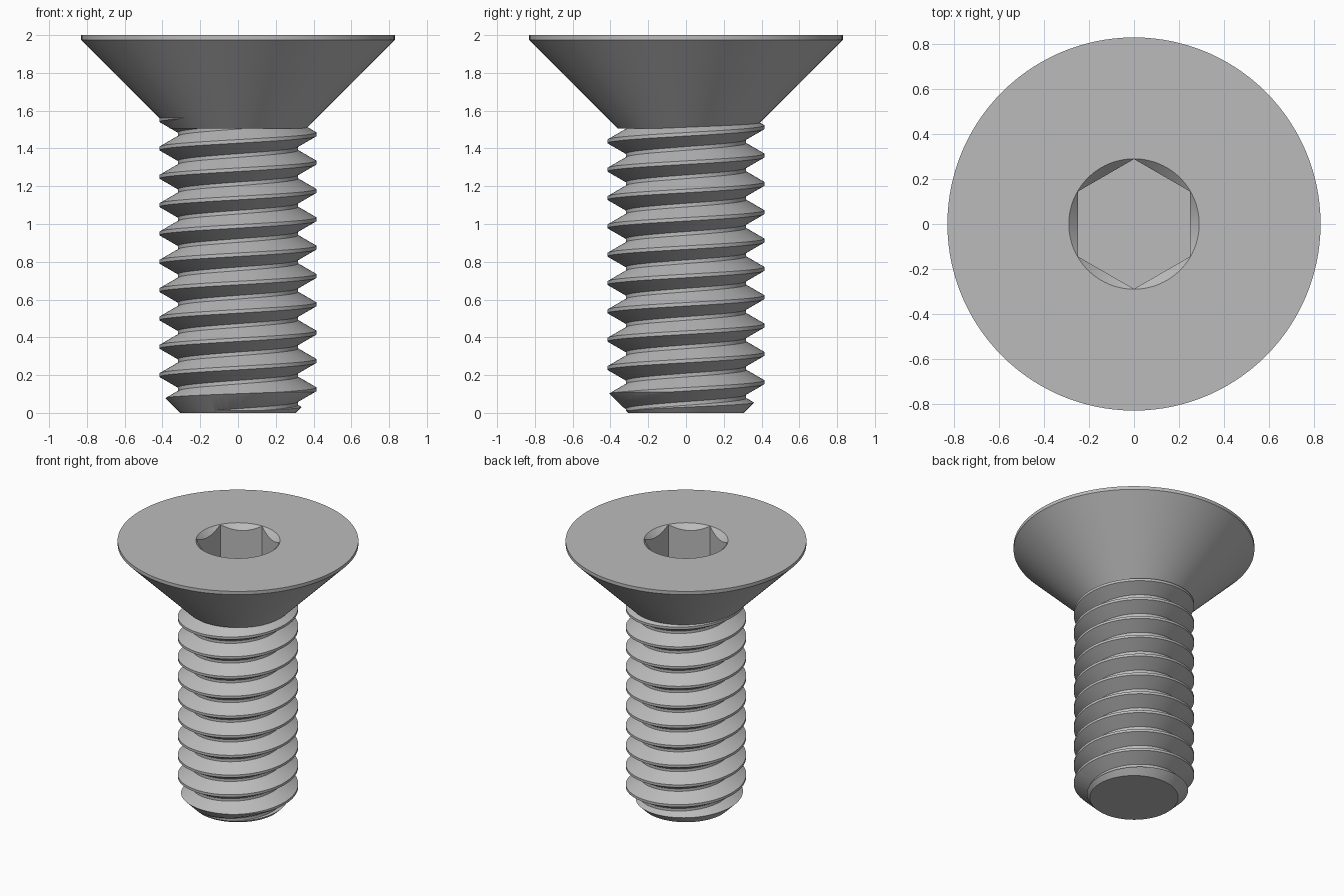
import bpy, bmesh, math

cube = bpy.data.objects.get("Cube")
if cube:
    bpy.data.objects.remove(cube, do_unlink=True)

SEG = 120
PITCH = 0.15
CREST, ROOT = 0.415, 0.318

steel = bpy.data.materials.new("plain steel grey")
steel.use_nodes = True
steel.diffuse_color = (0.5, 0.5, 0.5, 1)
steel.node_tree.nodes["Principled BSDF"].inputs["Base Color"].default_value = (0.5, 0.5, 0.5, 1)


def finish(name, bm):
    bmesh.ops.recalc_face_normals(bm, faces=bm.faces)
    mesh = bpy.data.meshes.new(name)
    bm.to_mesh(mesh)
    bm.free()
    mesh.materials.append(steel)
    obj = bpy.data.objects.new(name, mesh)
    bpy.context.collection.objects.link(obj)
    return obj


def lathe(name, profile, sides=SEG, turn=0.0):
    """Closed solid of revolution from (radius, z) points, capped at both ends."""
    bm = bmesh.new()
    rings = [[bm.verts.new((r * math.cos(turn + math.tau * i / sides),
                            r * math.sin(turn + math.tau * i / sides), z))
              for i in range(sides)] for r, z in profile]
    for a, b in zip(rings, rings[1:]):
        for i in range(sides):
            j = (i + 1) % sides
            bm.faces.new((a[i], a[j], b[j], b[i]))
    bm.faces.new(rings[0])
    bm.faces.new(rings[-1])
    return finish(name, bm)


def helix(name, start, turns):
    """Right-handed thread ridge wound into one closed solid."""
    flank = (CREST - ROOT) * math.tan(math.radians(30))
    flat = PITCH / 16
    section = [(CREST, -flat), (CREST, flat),
               (ROOT, flat + flank), (ROOT, PITCH - flat - flank)]
    m = len(section)
    bm = bmesh.new()
    rows = []
    for k in range(turns):
        for r, dz in section:
            rows.append([bm.verts.new((r * math.cos(math.tau * i / SEG),
                                       r * math.sin(math.tau * i / SEG),
                                       start + dz + PITCH * (k + i / SEG)))
                         for i in range(SEG)])
    # the last column joins the first one, a whole turn higher
    for n in range(len(rows) - 1):
        a, b = rows[n], rows[n + 1]
        for i in range(SEG - 1):
            bm.faces.new((a[i], a[i + 1], b[i + 1], b[i]))
        if n + m + 1 < len(rows):
            bm.faces.new((a[-1], rows[n + m][0], rows[n + m + 1][0], b[-1]))
    # close each open end with a fan
    bottom = bm.verts.new((0, 0, start - PITCH))
    top = bm.verts.new((0, 0, start + PITCH * (turns + 2)))
    for edge in [e for e in bm.edges if e.is_boundary]:
        mid = (edge.verts[0].co.z + edge.verts[1].co.z) / 2
        tip = bottom if mid < start + PITCH * turns / 2 else top
        bm.faces.new((edge.verts[0], edge.verts[1], tip))
    return finish(name, bm)


def carve(obj, cutter, operation):
    mod = obj.modifiers.new("carve", "BOOLEAN")
    mod.operation = operation
    mod.solver = "EXACT"
    mod.object = cutter
    bpy.context.view_layer.objects.active = obj
    bpy.ops.object.modifier_apply(modifier=mod.name)
    bpy.data.objects.remove(cutter, do_unlink=True)


# countersunk head with a hexagonal socket and its conical lead-in
head = lathe("countersunk_head", [(0.36, 1.505), (0.83, 1.975), (0.83, 2.0)])
carve(head, lathe("socket_cutter", [(0.2887, 1.65), (0.2887, 2.1)], 6, math.pi / 6), "DIFFERENCE")
carve(head, lathe("lead_in_cutter", [(0.04, 1.75), (0.29, 2.0), (0.34, 2.05)]), "DIFFERENCE")

# threaded shank, trimmed to a chamfered point
shank = helix("threaded_shank", 0.125 - 3 * PITCH, 15)
carve(shank, lathe("shank_trim", [(0.305, 0), (0.455, 0.15), (0.455, 1.6)]), "INTERSECT")

for obj in (head, shank):
    bpy.ops.object.select_all(action="DESELECT")
    obj.select_set(True)
    bpy.context.view_layer.objects.active = obj
    bpy.ops.object.shade_smooth_by_angle(angle=math.radians(25))
